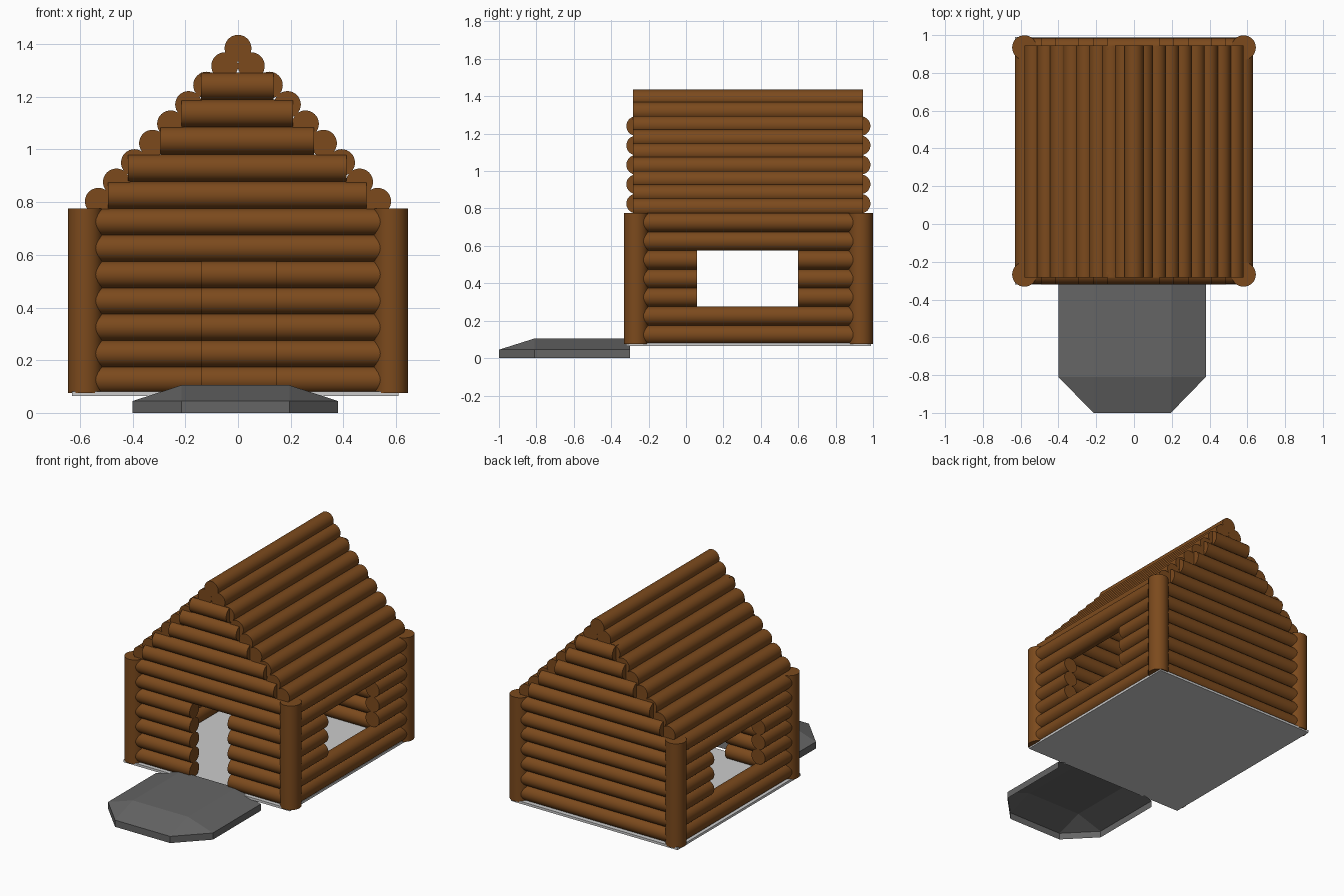
import bpy, bmesh, math
from mathutils import Vector

if "Cube" in bpy.data.objects:
    bpy.data.objects.remove(bpy.data.objects["Cube"])


def material(name, rgb):
    m = bpy.data.materials.new(name)
    m.diffuse_color = (*rgb, 1)
    m.use_nodes = True
    m.node_tree.nodes["Principled BSDF"].inputs["Base Color"].default_value = m.diffuse_color
    return m


wood = material("brown_wood", (0.2, 0.068, 0.012))
stone = material("dark_stone", (0.13, 0.13, 0.13))


def log(name, a, b, r):
    """Capped round log from point a to point b."""
    a, b = Vector(a), Vector(b)
    bpy.ops.mesh.primitive_cylinder_add(vertices=32, radius=r, depth=(b - a).length,
                                        location=(a + b) / 2)
    o = bpy.context.object
    o.name = name
    o.rotation_euler = (b - a).to_track_quat('Z', 'Y').to_euler()
    o.data.materials.append(wood)
    bpy.ops.object.shade_smooth_by_angle(angle=math.radians(35))
    return o


X, Y0, Y1 = 0.58, -0.267, 0.934      # wall centre lines
Z0, PITCH, R = 0.075, 0.1, 0.051

# Corner posts
for x in (-X, X):
    for y in (Y0, Y1):
        log("corner_post", (x, y, Z0), (x, y, 0.775), 0.065)

# Wall logs: doorway in the front, a window in each side
for i in range(7):
    z = Z0 + PITCH * (i + 0.5)
    log("back_wall_log", (-X, Y1, z), (X, Y1, z), R)
    front = [(-X, -0.138), (0.145, X)] if i < 5 else [(-X, X)]
    for a, b in front:
        log("front_wall_log", (a, Y0, z), (b, Y0, z), R)
    side = [(Y0, 0.06), (0.60, Y1)] if 2 <= i <= 4 else [(Y0, Y1)]
    for a, b in side:
        for x in (-X, X):
            log("side_wall_log", (x, a, z), (x, b, z), R)

# Gable logs, shortening upward
for i, h in enumerate((0.49, 0.415, 0.292, 0.212, 0.138)):
    z = 0.826 + 0.1037 * i
    for y in (Y0, Y1):
        log("gable_log", (-h - 0.003, y, z), (h - 0.003, y, z), 0.052)

# Roof logs stepping up both slopes, and the ridge log
for i in range(8):
    x, z = 0.53 - 0.0685 * i, 0.803 + 0.0735 * i
    for s in (-1, 1):
        log("roof_log", (s * x, -0.283, z), (s * x, 0.945, z), 0.051)
log("ridge_log", (0, -0.283, 1.384), (0, 0.945, 1.384), 0.051)

# Floor slab
bpy.ops.mesh.primitive_cube_add(size=1, location=(-0.01, 0.335, 0.073))
floor = bpy.context.object
floor.name = "floor"
floor.scale = (1.24, 1.31, 0.016)

# Stone doorstep: hollow shell, open underneath and against the cabin
outline = [(-0.4, -0.3), (-0.4, -0.81), (-0.215, -1), (0.195, -1), (0.38, -0.81), (0.38, -0.3)]
bm = bmesh.new()
low = [bm.verts.new((x, y, 0)) for x, y in outline]
mid = [bm.verts.new((x, y, 0.045)) for x, y in outline]
tl0, tl1, tr1, tr0 = [bm.verts.new((x, y, 0.105)) for x, y in
                      ((-0.215, -0.3), (-0.215, -0.81), (0.195, -0.81), (0.195, -0.3))]
for i in range(5):
    bm.faces.new((low[i], low[i + 1], mid[i + 1], mid[i]))
for f in ((mid[0], mid[1], tl1, tl0), (mid[1], mid[2], tl1), (mid[2], mid[3], tr1, tl1),
          (mid[3], mid[4], tr1), (mid[4], mid[5], tr0, tr1), (tl0, tl1, tr1, tr0)):
    bm.faces.new(f)
me = bpy.data.meshes.new("doorstep")
bm.to_mesh(me)
bm.free()
me.materials.append(stone)
bpy.context.collection.objects.link(bpy.data.objects.new("doorstep", me))
